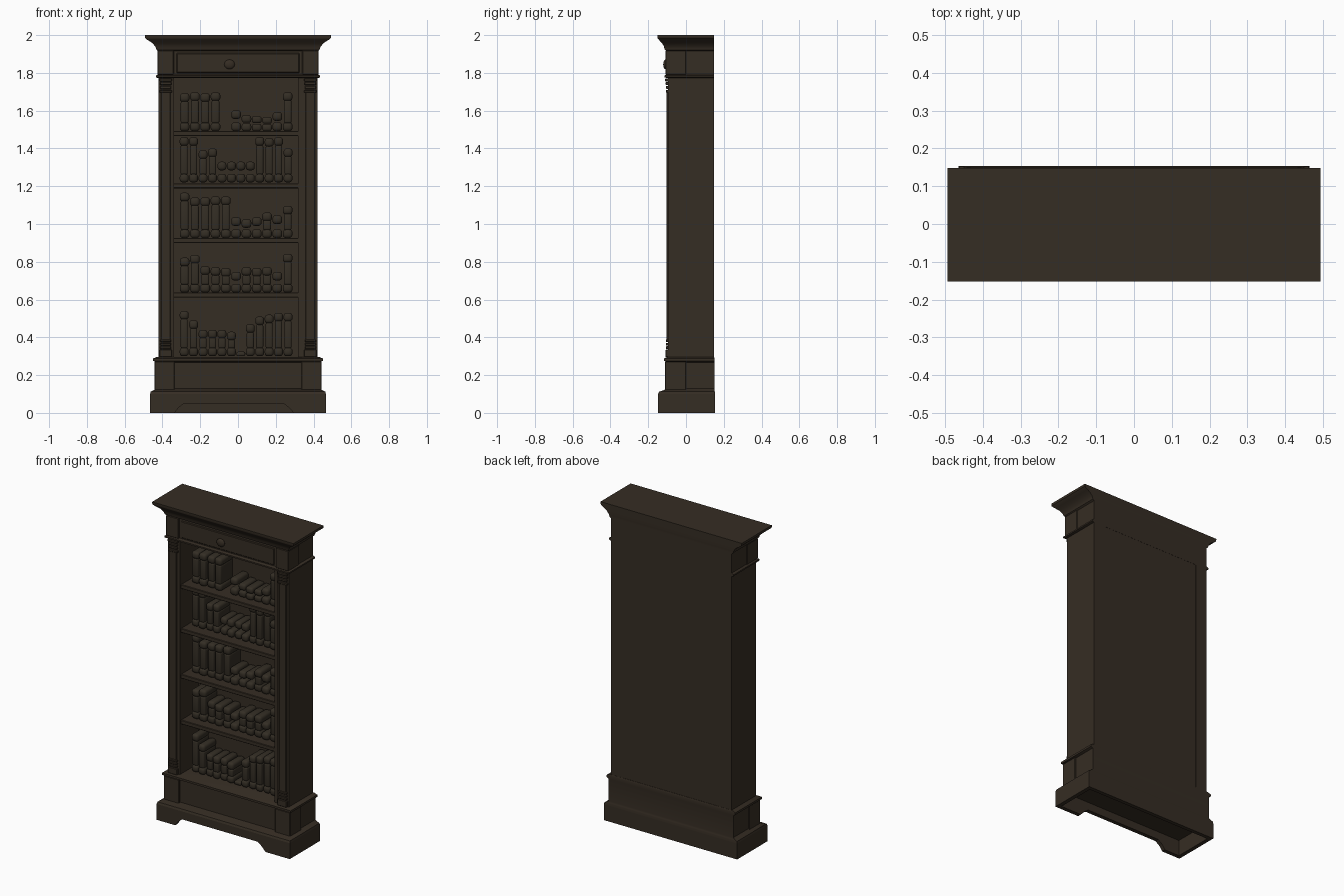
import bpy, bmesh, math
from mathutils import Matrix, Vector

if "Cube" in bpy.data.objects:
    bpy.data.objects.remove(bpy.data.objects["Cube"])


def material(name, rgb):
    m = bpy.data.materials.new(name)
    m.diffuse_color = (*rgb, 1)
    m.use_nodes = True
    m.node_tree.nodes["Principled BSDF"].inputs["Base Color"].default_value = m.diffuse_color
    return m


WOOD = material("dark_walnut", (0.036, 0.026, 0.017))
BOOK = material("old_leather", (0.034, 0.027, 0.018))


def finish(bm, name, mat=WOOD, smooth=False):
    bmesh.ops.recalc_face_normals(bm, faces=bm.faces)
    mesh = bpy.data.meshes.new(name)
    bm.to_mesh(mesh)
    bm.free()
    ob = bpy.data.objects.new(name, mesh)
    bpy.context.collection.objects.link(ob)
    mesh.materials.append(mat)
    if smooth:
        bpy.ops.object.select_all(action='DESELECT')
        ob.select_set(True)
        bpy.context.view_layer.objects.active = ob
        bpy.ops.object.shade_smooth_by_angle(angle=math.radians(40))
    return ob


def add_box(bm, x0, x1, y0, y1, z0, z1, bevel=0.0, seg=1):
    part = bmesh.new()
    bmesh.ops.create_cube(part, size=1)
    for v in part.verts:
        v.co = Vector(((x0 + x1) / 2 + v.co.x * (x1 - x0),
                       (y0 + y1) / 2 + v.co.y * (y1 - y0),
                       (z0 + z1) / 2 + v.co.z * (z1 - z0)))
    if bevel:
        bmesh.ops.bevel(part, geom=part.edges[:], offset=bevel, segments=seg,
                        profile=0.5, affect='EDGES')
    tmp = bpy.data.meshes.new("tmp")
    part.to_mesh(tmp)
    part.free()
    bm.from_mesh(tmp)
    bpy.data.meshes.remove(tmp)


def box(name, *dims, bevel=0.0):
    bm = bmesh.new()
    add_box(bm, *dims, bevel=bevel)
    return finish(bm, name)


def loft(name, rings):
    """Stack of rectangles: (z, half width, front y, back y)."""
    bm = bmesh.new()
    loops = [[bm.verts.new(p) for p in
              ((-w, f, z), (w, f, z), (w, b, z), (-w, b, z))]
             for z, w, f, b in rings]
    for lo, hi in zip(loops, loops[1:]):
        for i in range(4):
            j = (i + 1) % 4
            bm.faces.new((lo[i], lo[j], hi[j], hi[i]))
    bm.faces.new(loops[0][::-1])
    bm.faces.new(loops[-1])
    return finish(bm, name, smooth=True)


# Bracket foot: arched front board, side and back boards, open underneath
outline = [(-0.465, 0), (-0.335, 0), (-0.315, 0.028), (-0.285, 0.05),
           (0.24, 0.05), (0.27, 0.028), (0.295, 0), (0.465, 0),
           (0.465, 0.1), (-0.465, 0.1)]
bm = bmesh.new()
face = bm.faces.new([bm.verts.new((x, -0.148, z)) for x, z in outline])
ext = bmesh.ops.extrude_face_region(bm, geom=[face])
bmesh.ops.translate(bm, vec=(0, 0.025, 0),
                    verts=[g for g in ext["geom"] if isinstance(g, bmesh.types.BMVert)])
finish(bm, "foot_front_board")
box("foot_back_board", -0.465, 0.465, 0.13, 0.154, 0, 0.1)
for s, side in ((-1, "left"), (1, "right")):
    xs = sorted((s * 0.44, s * 0.465))
    box("foot_board_" + side, *xs, -0.123, 0.13, 0, 0.1)

# Plinth with its mouldings
loft("plinth", [(0.1, 0.465, -0.148, 0.154), (0.112, 0.462, -0.143, 0.153),
                (0.118, 0.45, -0.125, 0.151), (0.128, 0.435, -0.1, 0.15),
                (0.268, 0.435, -0.1, 0.15), (0.275, 0.449, -0.116, 0.151),
                (0.288, 0.449, -0.116, 0.151), (0.297, 0.428, -0.1, 0.148)])

# Frieze and crown cornice
loft("cornice", [(1.772, 0.424, -0.1, 0.147), (1.777, 0.435, -0.114, 0.147),
                 (1.786, 0.435, -0.114, 0.147), (1.793, 0.422, -0.099, 0.147),
                 (1.915, 0.422, -0.099, 0.147), (1.922, 0.432, -0.112, 0.147),
                 (1.932, 0.434, -0.115, 0.147), (1.942, 0.44, -0.118, 0.148),
                 (1.957, 0.452, -0.126, 0.148), (1.97, 0.472, -0.139, 0.148),
                 (1.979, 0.486, -0.147, 0.148), (1.985, 0.492, -0.152, 0.148),
                 (2.0, 0.493, -0.152, 0.148)])

# Carcass: back panel and side panels
box("back_panel", -0.4, 0.4, 0.09, 0.146, 0.29, 1.78)
for s, side in ((-1, "left"), (1, "right")):
    xs = sorted((s * 0.34, s * 0.422))
    box("side_panel_" + side, *xs, -0.095, 0.147, 0.29, 1.78)

    # Pilaster with stepped base and capital, corner blocks above and below
    bm = bmesh.new()

    def step(inner, outer, front, z0, z1, bevel=0.003):
        add_box(bm, *sorted((s * inner, s * outer)), front, -0.09, z0, z1, bevel)

    step(0.358, 0.408, -0.104, 0.38, 1.7)
    step(0.35, 0.416, -0.109, 0.295, 0.335)
    step(0.35, 0.416, -0.107, 0.725 + 0.97, 1.71)
    for k in range(3):
        step(0.354 - 0.002 * k, 0.412 + 0.002 * k, -0.106 - 0.002 * k,
             1.715 + 0.02 * k, 1.731 + 0.02 * k)
        step(0.354, 0.412, -0.107, 0.338 + 0.018 * k, 0.353 + 0.018 * k)
    finish(bm, "pilaster_" + side)
    xs = sorted((s * 0.34, s * 0.427))
    box("frieze_block_" + side, *xs, -0.109, 0.0, 1.79, 1.918, bevel=0.003)
    xs = sorted((s * 0.335, s * 0.442))
    box("plinth_block_" + side, *xs, -0.111, 0.0, 0.12, 0.272, bevel=0.003)
box("inner_stile", 0.318, 0.342, -0.088, 0.09, 0.295, 1.775)

# Frieze drawer front with knob
box("drawer_front", -0.325, 0.325, -0.105, -0.09, 1.8, 1.905, bevel=0.004)
bm = bmesh.new()
bmesh.ops.create_uvsphere(bm, u_segments=16, v_segments=10, radius=0.028)
bmesh.ops.transform(bm, verts=bm.verts, matrix=Matrix.Translation((-0.045, -0.108, 1.845))
                    @ Matrix.Diagonal((1, 0.45, 0.9, 1)))
finish(bm, "drawer_knob", smooth=True)

# Shelves
for i, z in enumerate((0.637, 0.926, 1.215, 1.492)):
    box(f"shelf_{i + 1}", -0.345, 0.32, -0.082, 0.095, z - 0.026, z, bevel=0.003)

# Books: shelf height, then book heights from left to right (0 leaves a gap)
ROWS = [
    (0.3, (0.24, 0.19, 0.14, 0.14, 0.14, 0.13, 0.05, 0.17, 0.21, 0.22, 0.23, 0.23)),
    (0.637, (0.185, 0.2, 0.14, 0.135, 0.13, 0.11, 0.135, 0.13, 0.135, 0.11, 0.205)),
    (0.926, (0.24, 0.215, 0.215, 0.22, 0.22, 0.11, 0.1, 0.11, 0.135, 0.12, 0.17)),
    (1.22, (0.24, 0.24, 0.17, 0.18, 0.11, 0.11, 0.11, 0.11, 0.24, 0.235, 0.24, 0.18)),
    (1.492, (0.2, 0.205, 0.2, 0.205, 0, 0.11, 0.085, 0.08, 0.075, 0.1, 0.205)),
]
for r, (z, heights) in enumerate(ROWS):
    bm = bmesh.new()
    pitch = 0.6 / len(heights)
    for i, h in enumerate(heights):
        if not h:
            continue
        x = -0.31 + pitch * (i + 0.5)
        w = pitch * 0.47
        front = -0.03 - 0.006 * (i % 2)
        cap = min(0.046, h * 0.48)
        # rounded foot, spine and head of each book
        add_box(bm, x - w, x + w, front, 0.093, z, z + cap, cap * 0.36, 3)
        if h > 0.06:
            add_box(bm, x - w, x + w, front, 0.093, z + h - cap, z + h, cap * 0.36, 3)
        if h > 0.12:
            add_box(bm, x - w * 0.8, x + w * 0.8, front + 0.004, 0.093,
                    z + cap - 0.004, z + h - cap + 0.004, 0.009, 3)
    finish(bm, f"books_row_{r + 1}", BOOK, smooth=True)
